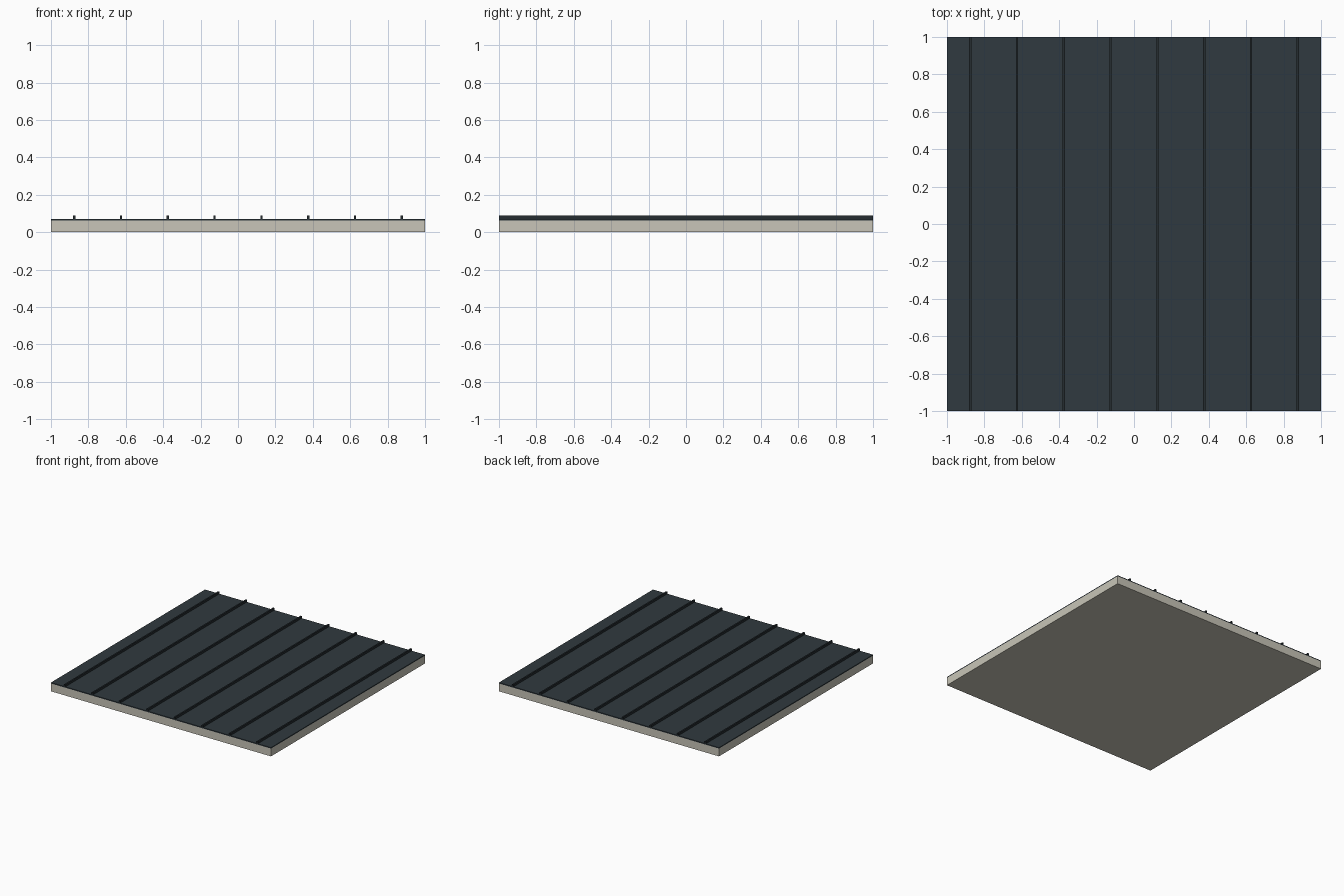
import bpy

if "Cube" in bpy.data.objects:
    bpy.data.objects.remove(bpy.data.objects["Cube"])


def material(name, rgb):
    m = bpy.data.materials.new(name)
    m.diffuse_color = (*rgb, 1)
    m.use_nodes = True
    m.node_tree.nodes["Principled BSDF"].inputs["Base Color"].default_value = m.diffuse_color
    return m


def box(name, x, width, z0, z1, mat):
    bpy.ops.mesh.primitive_cube_add(size=1, location=(x, 0, (z0 + z1) / 2))
    o = bpy.context.object
    o.name = name
    o.scale = (width, 2, z1 - z0)
    bpy.ops.object.transform_apply(location=False, rotation=False, scale=True)
    o.data.materials.append(mat)
    return o


core = material("core_beige", (0.58, 0.56, 0.48))
metal = material("dark_metal", (0.03, 0.042, 0.05))
seam = material("seam_metal", (0.018, 0.025, 0.03))

# Insulated deck and the metal sheet lying on it
box("roof_deck", 0, 2, 0, 0.064, core)
box("metal_sheet", 0, 2, 0.064, 0.072, metal)

# Evenly spaced standing seams
for i in range(8):
    box(f"standing_seam_{i + 1}", -0.875 + 0.25 * i, 0.012, 0.072, 0.09, seam)
